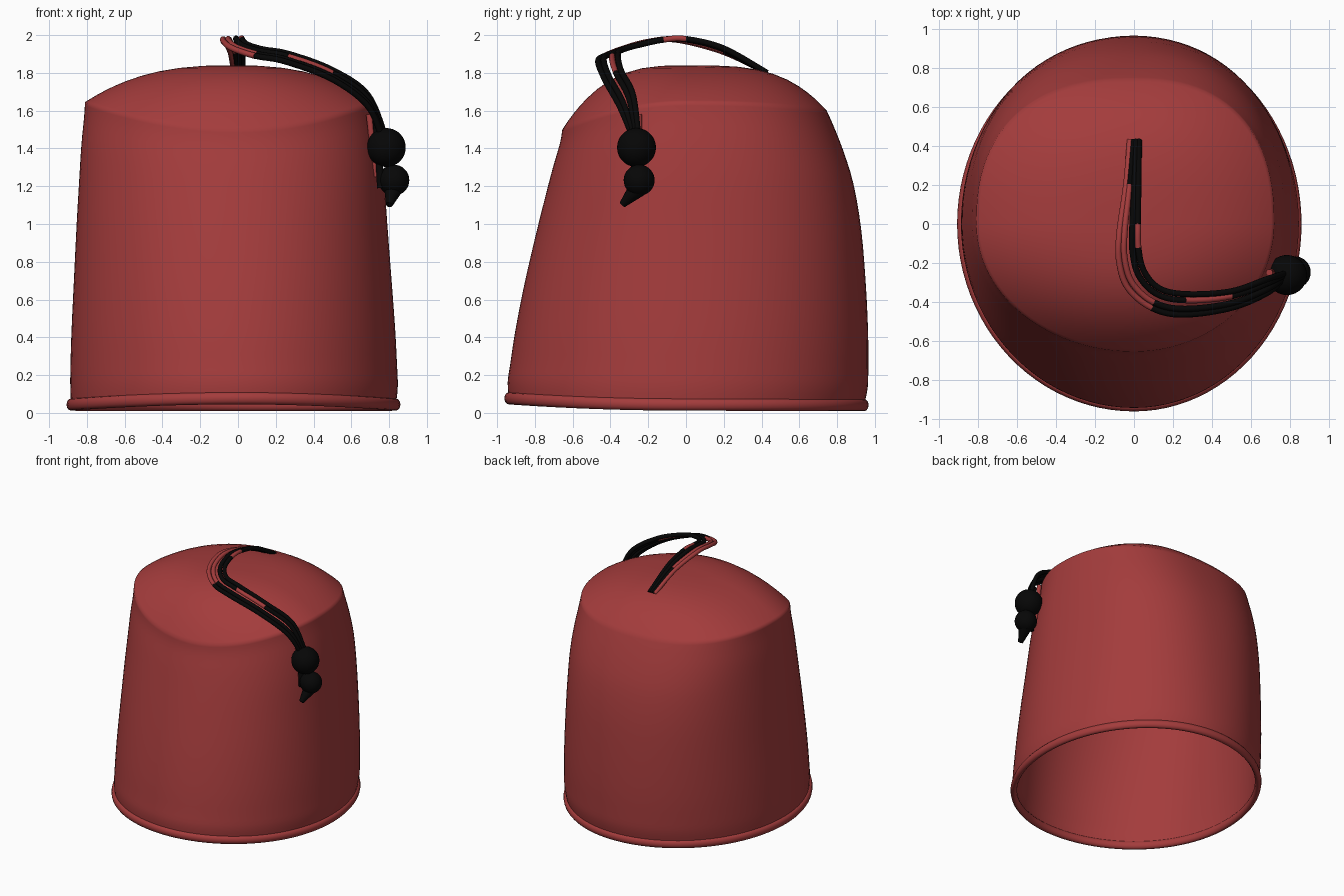
import bpy, bmesh, math
from mathutils import Vector

if "Cube" in bpy.data.objects:
    bpy.data.objects.remove(bpy.data.objects["Cube"])

def material(name, rgb):
    m = bpy.data.materials.new(name)
    m.diffuse_color = (*rgb, 1)
    m.use_nodes = True
    m.node_tree.nodes["Principled BSDF"].inputs["Base Color"].default_value = m.diffuse_color
    return m

RED = material("felt red", (0.37, 0.045, 0.045))
BLACK = material("cord black", (0.002, 0.002, 0.002))
N = 96

# wall profile: height fraction, reach to left, right, front, back
KEYS = [(0, .884, .836, .938, .943), (.06, .888, .846, .944, .962), (.13, .887, .842, .93, .965),
        (.25, .881, .832, .904, .964), (.42, .868, .812, .857, .951), (.6, .854, .79, .798, .927),
        (.75, .840, .773, .745, .887), (.86, .829, .752, .704, .835),
        (.95, .815, .729, .667, .78), (1, .81, .72, .655, .745)]

def smooth_rows(keys, steps):
    k = [Vector(r) for r in [keys[0]] + keys + [keys[-1]]]
    rows = []
    for i in range(1, len(k) - 2):
        a, b, c, d = k[i - 1:i + 3]
        for j in range(steps):
            u = j / steps
            rows.append((b * 2 + (c - a) * u + (a * 2 - b * 5 + c * 4 - d) * u * u
                         + (b * 3 - a - c * 3 + d) * u ** 3) * 0.5)
    return rows + [k[-1]]

PROFILE = smooth_rows(KEYS, 3)

def rim_height(s):
    return 1.645 - (0.145 if s < 0 else 0.045) * s * s

def wall_point(a, row):
    t, left, right, front, back = row
    c, s = math.cos(a), math.sin(a)
    e = 2 / (2 + 0.4 * t) if s > 0 else 1
    x = math.copysign(abs(c) ** e, c) * (right if c > 0 else left)
    y = math.copysign(abs(s) ** e, s) * (back if s > 0 else front)
    z0 = 0.044 - 0.003 * s if s > 0 else 0.044 + 0.033 * s * s
    return Vector((x, y, z0 + t * (rim_height(s) - z0)))

def dome_point(a, r):
    s = math.sin(a)
    rim = wall_point(a, PROFILE[-1])
    p = 2.6 + (0.9 if s > 0 else 0.4) * s * s
    return Vector((rim.x * r - 0.03 * (1 - r), rim.y * r, rim.z + (1.84 - rim.z) * (1 - r ** p)))

def finish(name, bm, mat, angle=60):
    bmesh.ops.recalc_face_normals(bm, faces=bm.faces)
    me = bpy.data.meshes.new(name)
    bm.to_mesh(me)
    bm.free()
    me.materials.append(mat)
    ob = bpy.data.objects.new(name, me)
    bpy.context.collection.objects.link(ob)
    bpy.ops.object.select_all(action='DESELECT')
    ob.select_set(True)
    bpy.context.view_layer.objects.active = ob
    bpy.ops.object.shade_smooth_by_angle(angle=math.radians(angle))
    return ob

def bridge(bm, rings, closed=False):
    pairs = list(zip(rings, rings[1:])) + ([(rings[-1], rings[0])] if closed else [])
    for lo, hi in pairs:
        for i in range(len(lo)):
            j = (i + 1) % len(lo)
            bm.faces.new((lo[i], lo[j], hi[j], hi[i]))

# hat body: tapered wall, soft rim and domed top
angles = [2 * math.pi * i / N for i in range(N)]
bm = bmesh.new()
rings = [[bm.verts.new(wall_point(a, row)) for a in angles] for row in PROFILE]
for r in (.98, .95, .91, .86, .8, .72, .62, .5, .36, .2, .08):
    rings.append([bm.verts.new(dome_point(a, r)) for a in angles])
bridge(bm, rings)
top = bm.verts.new((-0.03, 0, 1.84))
for i in range(N):
    bm.faces.new((rings[-1][i], rings[-1][(i + 1) % N], top))
body = finish("hat_body", bm, RED)
shell = body.modifiers.new("thickness", 'SOLIDIFY')
shell.thickness = 0.015
shell.offset = -1

# rolled hem round the opening
bm = bmesh.new()
rings = []
for k in range(12):
    b = 2 * math.pi * k / 12
    ring = []
    for a in angles:
        p = wall_point(a, PROFILE[0])
        out = Vector((p.x, p.y, 0)).normalized()
        ring.append(bm.verts.new(p + out * 0.024 * math.cos(b) + Vector((0, 0, 0.032 * math.sin(b)))))
    rings.append(ring)
bridge(bm, rings, True)
finish("bottom_hem", bm, RED)

def cord(name, pts, radius, mat):
    cu = bpy.data.curves.new(name, 'CURVE')
    cu.dimensions = '3D'
    cu.bevel_depth = radius
    cu.bevel_resolution = 3
    cu.use_fill_caps = True
    cu.resolution_u = 3
    sp = cu.splines.new('BEZIER')
    sp.bezier_points.add(len(pts) - 1)
    for bp, p in zip(sp.bezier_points, pts):
        bp.co = p
        bp.handle_left_type = bp.handle_right_type = 'AUTO'
    cu.materials.append(mat)
    ob = bpy.data.objects.new(name, cu)
    bpy.context.collection.objects.link(ob)

# tassel cords, blended between an outer and an inner path
OUTER = [(-.02, .43, 1.80), (-.04, .2, 1.91), (-.075, -.05, 1.975), (-.075, -.2, 1.965), (-.03, -.33, 1.93),
         (.09, -.43, 1.89), (.25, -.465, 1.86), (.5, -.43, 1.765), (.69, -.35, 1.62), (.77, -.27, 1.43)]
INNER = [(.025, .43, 1.80), (.022, .2, 1.93), (.02, 0, 1.98), (.022, -.12, 1.975), (.05, -.24, 1.95),
         (.13, -.33, 1.925), (.27, -.36, 1.9), (.5, -.345, 1.815), (.69, -.28, 1.68), (.79, -.25, 1.43)]
# each strand: blend, lift, and the span of points that is red
STRANDS = [(0, 0, (0, 5)), (.28, 0, (1, 5)), (.7, 0, (6, 7)), (1, 0, (2, 3))]
for i, (f, lift, (r0, r1)) in enumerate(STRANDS):
    rows = smooth_rows([tuple(Vector(o).lerp(Vector(n), f)) for o, n in zip(OUTER, INNER)], 4)
    for part, (a, b, mat) in enumerate([(0, r0, BLACK), (r0, r1, RED), (r1, 9, BLACK)]):
        if b > a:
            cord(f"tassel_cord_{i + 1}_{part + 1}", rows[a * 4:b * 4 + 1], 0.016, mat)

# loose cord ends behind the knots
cord("cord_end", [(.73, -.27, 1.56), (.745, -.27, 1.38), (.755, -.27, 1.19)], 0.02, BLACK)
cord("cord_end_inner", [(.695, -.25, 1.58), (.71, -.25, 1.45), (.735, -.25, 1.25)], 0.018, RED)

def ball(name, loc, r):
    bm = bmesh.new()
    bmesh.ops.create_uvsphere(bm, u_segments=32, v_segments=18, radius=r)
    bmesh.ops.translate(bm, verts=bm.verts, vec=loc)
    finish(name, bm, BLACK)

# two knots
ball("upper_knot", (.785, -.262, 1.405), .103)
ball("lower_knot", (.825, -.248, 1.232), .082)

# tapered tail under the lower knot
bm = bmesh.new()
bmesh.ops.create_cone(bm, cap_ends=True, segments=16, radius1=.05, radius2=.018, depth=.12)
d = Vector((-.02, -.075, -.08)).normalized()
bmesh.ops.rotate(bm, verts=bm.verts, matrix=Vector((0, 0, 1)).rotation_difference(d).to_matrix())
bmesh.ops.translate(bm, verts=bm.verts, vec=(.812, -.297, 1.145))
finish("knot_tail", bm, BLACK)
